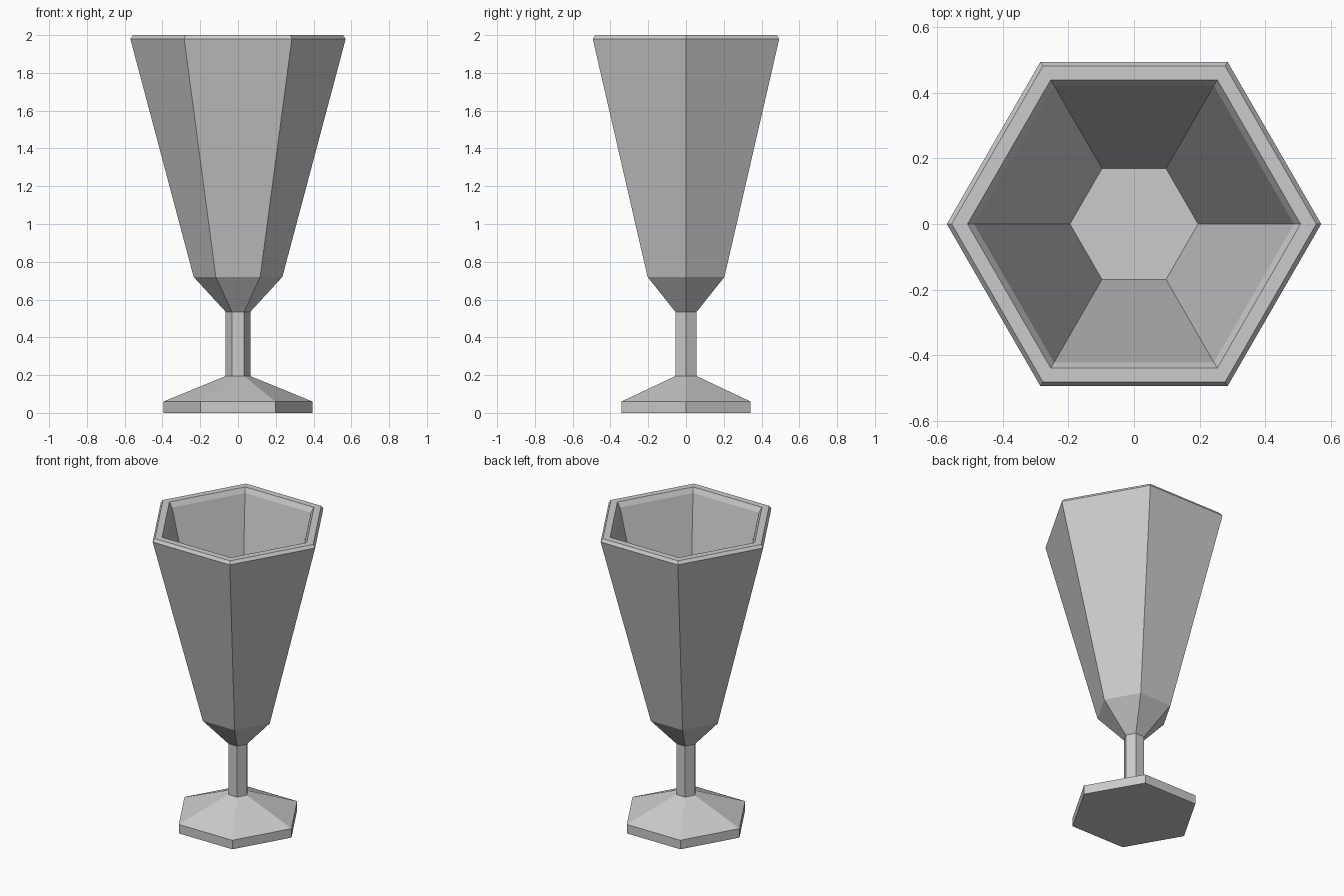
import bpy, bmesh
from math import cos, sin, tau

if "Cube" in bpy.data.objects:
    bpy.data.objects.remove(bpy.data.objects["Cube"])

SIDES = 6

# corner radius and height, from the foot up the outside, then down inside the bowl
PROFILE = [
    (0.395, 0.0), (0.395, 0.06),      # foot
    (0.065, 0.195), (0.065, 0.535),   # stem
    (0.235, 0.72), (0.57, 1.98),      # bowl outside
    (0.555, 2.0), (0.507, 2.0),       # rim
    (0.487, 1.968), (0.195, 0.75),    # bowl inside
]


def lathe(name, profile, sides):
    bm = bmesh.new()
    rings = [[bm.verts.new((r * cos(tau * i / sides), r * sin(tau * i / sides), z))
              for i in range(sides)] for r, z in profile]
    for low, high in zip(rings, rings[1:]):
        for i in range(sides):
            j = (i + 1) % sides
            bm.faces.new((low[i], low[j], high[j], high[i]))
    # underside of the foot and floor of the bowl
    bm.faces.new(rings[0][::-1])
    bm.faces.new(rings[-1])
    bmesh.ops.recalc_face_normals(bm, faces=bm.faces)
    mesh = bpy.data.meshes.new(name)
    bm.to_mesh(mesh)
    bm.free()
    obj = bpy.data.objects.new(name, mesh)
    bpy.context.collection.objects.link(obj)
    return obj


lathe("goblet", PROFILE, SIDES)
